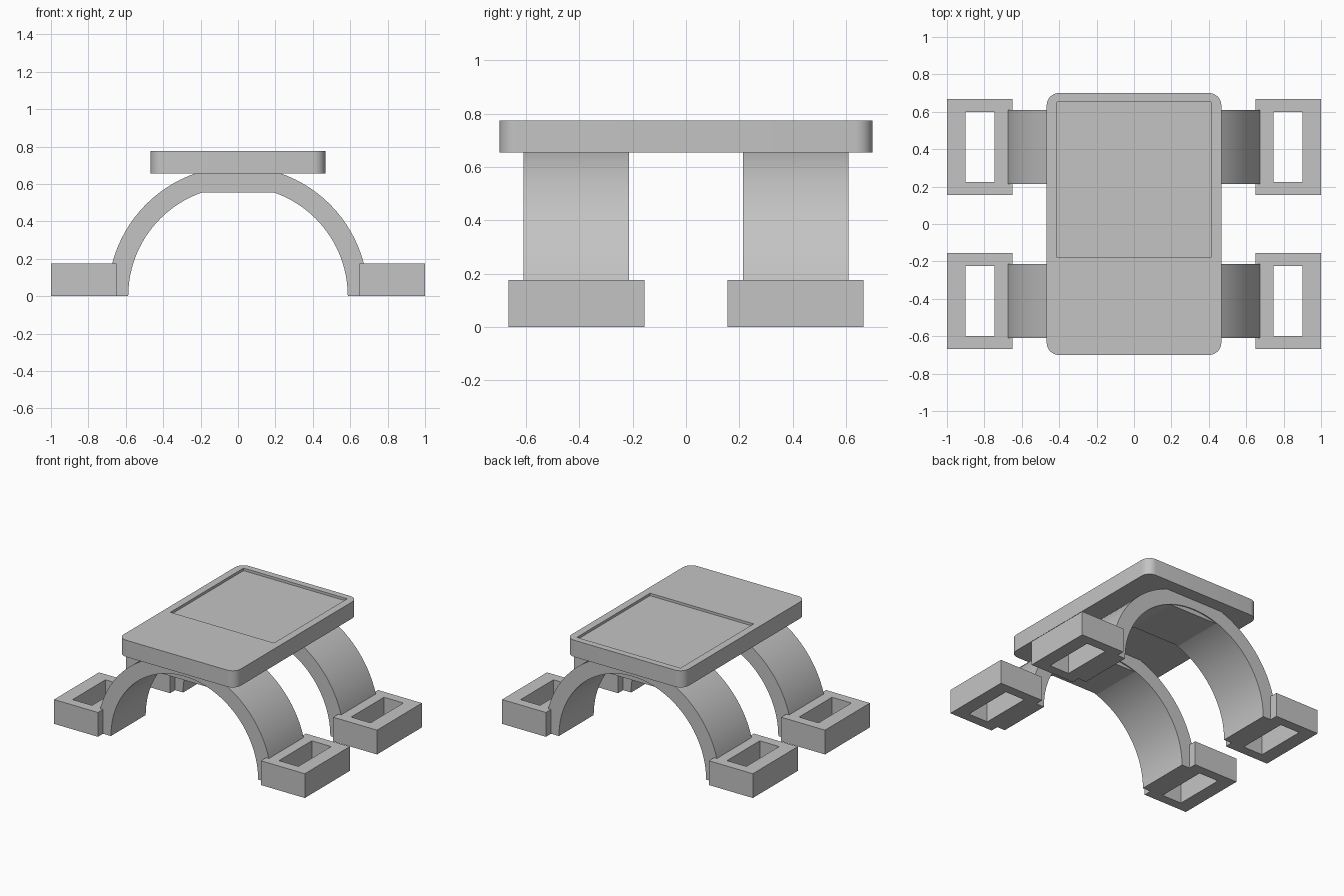
import bpy, bmesh, math

if "Cube" in bpy.data.objects:
    bpy.data.objects.remove(bpy.data.objects["Cube"])

grey = bpy.data.materials.new("plain grey")
grey.diffuse_color = (0.55, 0.55, 0.55, 1)
grey.use_nodes = True
grey.node_tree.nodes["Principled BSDF"].inputs["Base Color"].default_value = grey.diffuse_color


def make(name, bm):
    bmesh.ops.recalc_face_normals(bm, faces=bm.faces[:])
    me = bpy.data.meshes.new(name)
    bm.to_mesh(me)
    bm.free()
    me.materials.append(grey)
    ob = bpy.data.objects.new(name, me)
    bpy.context.collection.objects.link(ob)
    return ob


def smooth(ob):
    bpy.ops.object.select_all(action='DESELECT')
    ob.select_set(True)
    bpy.context.view_layer.objects.active = ob
    bpy.ops.object.shade_smooth_by_angle(angle=math.radians(30))


def extrude(bm, face, vec):
    r = bmesh.ops.extrude_face_region(bm, geom=[face])
    vs = [g for g in r["geom"] if isinstance(g, bmesh.types.BMVert)]
    bmesh.ops.translate(bm, verts=vs, vec=vec)


def add_box(bm, x0, x1, y0, y1, z0, z1):
    f = bm.faces.new([bm.verts.new(p) for p in
                      ((x0, y0, z0), (x1, y0, z0), (x1, y1, z0), (x0, y1, z0))])
    extrude(bm, f, (0, 0, z1 - z0))


def box(name, *dims):
    bm = bmesh.new()
    add_box(bm, *dims)
    return make(name, bm)


def cut(ob, cutter):
    cutter.hide_render = True
    cutter.hide_set(True)
    m = ob.modifiers.new("cut", 'BOOLEAN')
    m.operation = 'DIFFERENCE'
    m.solver = 'EXACT'
    m.object = cutter


# Rounded top plate with a shallow recess
W, L, R, Z0, Z1 = 0.467, 0.70, 0.065, 0.655, 0.775
bm = bmesh.new()
outline = []
for k, (sx, sy) in enumerate(((1, 1), (-1, 1), (-1, -1), (1, -1))):
    for i in range(9):
        a = math.pi / 2 * (k + i / 8)
        outline.append(bm.verts.new((sx * (W - R) + R * math.cos(a),
                                     sy * (L - R) + R * math.sin(a), Z0)))
extrude(bm, bm.faces.new(outline), (0, 0, Z1 - Z0))
plate = make("top_plate", bm)
smooth(plate)
cut(plate, box("recess_cutter", -0.413, 0.413, -0.18, 0.653, Z1 - 0.018, Z1 + 0.1))

for side, yc in (("front", -0.411), ("back", 0.411)):
    # Half-ring arch
    bm = bmesh.new()
    n = 48
    y0, y1 = yc - 0.198, yc + 0.198
    ring = [(r * math.cos(a), r * math.sin(a))
            for r, order in ((0.695, range(n + 1)), (0.587, range(n, -1, -1)))
            for a in (math.pi * i / n for i in order)]
    f = bm.faces.new([bm.verts.new((x, y0, z)) for x, z in ring])
    extrude(bm, f, (0, y1 - y0, 0))
    smooth(make(side + "_arch", bm))

    # Flat pad under the crown of the arch
    box(side + "_crown_pad", -0.2, 0.2, yc - 0.19, yc + 0.19, 0.555, 0.66)

    # Foot frames with an open slot
    for hand, s in (("left", -1), ("right", 1)):
        name = side + "_" + hand + "_foot"
        xs = sorted((s * 0.65, s * 1.0))
        hx = sorted((s * 0.745, s * 0.90))
        foot = box(name, *xs, yc - 0.256, yc + 0.256, 0, 0.175)
        cut(foot, box(name + "_cutter", *hx, yc - 0.187, yc + 0.187, -0.1, 0.3))
